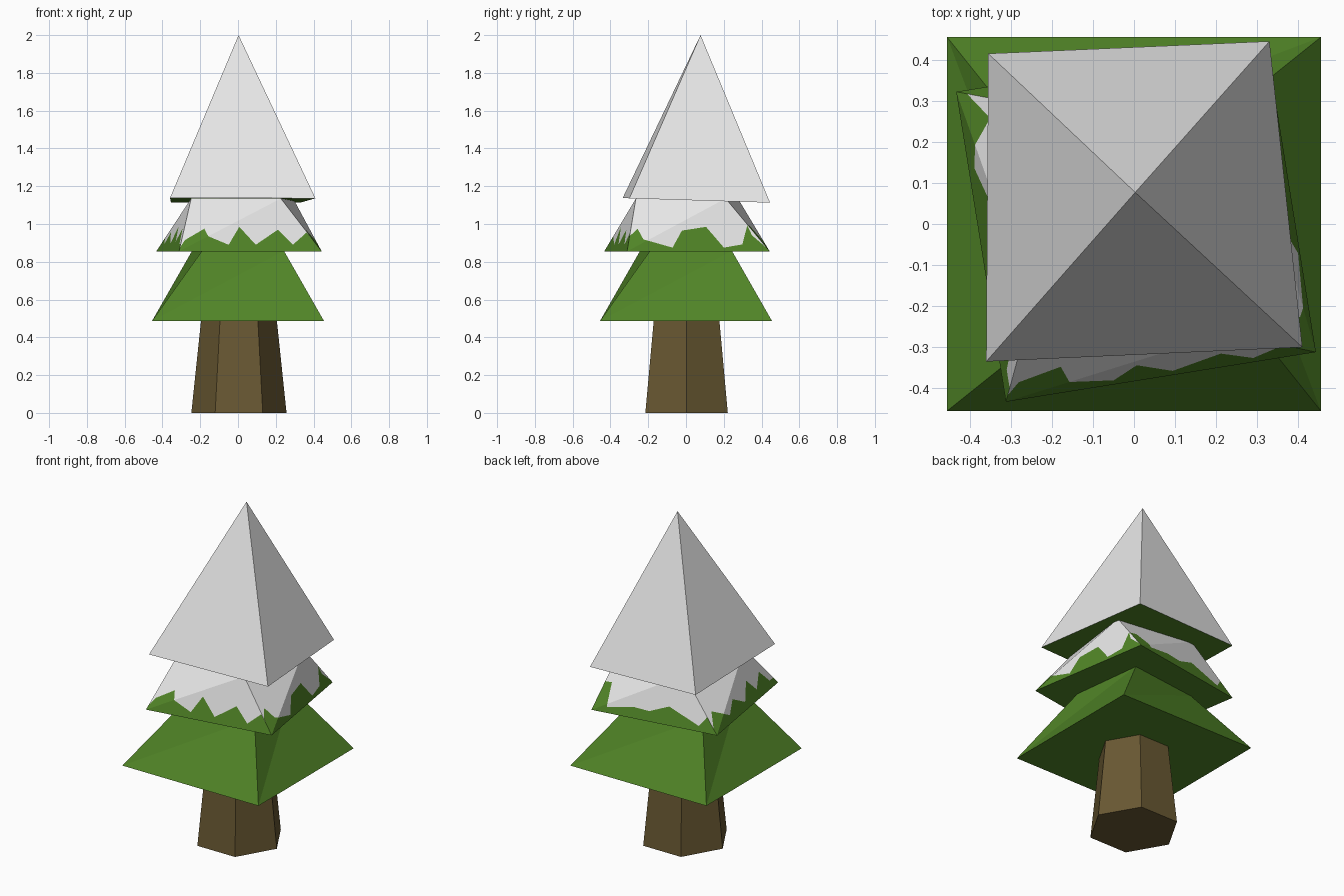
import bpy
import bmesh
from mathutils import Vector

cube = bpy.data.objects.get("Cube")
if cube:
    bpy.data.objects.remove(cube, do_unlink=True)


def material(name, rgb):
    m = bpy.data.materials.new(name)
    m.use_nodes = True
    m.diffuse_color = (*rgb, 1)
    m.node_tree.nodes["Principled BSDF"].inputs["Base Color"].default_value = (*rgb, 1)
    return m


GREEN = material("pine_green", (0.082, 0.235, 0.02))
SNOW = material("snow_white", (0.8, 0.8, 0.8))
BARK = material("bark_brown", (0.14, 0.098, 0.032))


def finish(bm, name, mats):
    bmesh.ops.remove_doubles(bm, verts=bm.verts, dist=1e-5)
    bmesh.ops.recalc_face_normals(bm, faces=bm.faces)
    mesh = bpy.data.meshes.new(name)
    bm.to_mesh(mesh)
    bm.free()
    for m in mats:
        mesh.materials.append(m)
    obj = bpy.data.objects.new(name, mesh)
    bpy.context.collection.objects.link(obj)
    return obj


def ring(x, y, z, cx=0.0, cy=0.0):
    """Square ring turned from its front right corner, counterclockwise."""
    pts = []
    for _ in range(4):
        pts.append(Vector((cx + x, cy + y, z)))
        x, y = -y, x
    return pts


def add_face(bm, pts):
    return bm.faces.new([bm.verts.new(p) for p in pts])


def edge_height(line, u):
    """Height of the jagged snow edge at fraction u along a side."""
    for (u0, h0), (u1, h1) in zip(line, line[1:]):
        if u <= u1:
            return h0 + (h1 - h0) * (u - u0) / (u1 - u0)
    return line[-1][1]


def paint_snow(bm, faces, b0, b1, line):
    """Cut one side along the jagged line and whiten what lies above it."""
    side = b1 - b0
    out = side.cross(Vector((0, 0, 1))).normalized()
    pts = [b0 + side * u + Vector((0, 0, h)) for u, h in line]

    def along(f):
        return (f.calc_center_median() - b0).dot(side) / side.length_squared

    def cut(part, co, no):
        geom = set(part)
        for f in part:
            geom.update(f.edges)
            geom.update(f.verts)
        res = bmesh.ops.bisect_plane(bm, geom=list(geom), dist=1e-6,
                                     plane_co=co, plane_no=no)
        return [g for g in res["geom"] if isinstance(g, bmesh.types.BMFace)]

    for p in pts[1:-1]:
        faces = cut(faces, p, side.normalized())
    done = []
    for i in range(len(line) - 1):
        strip = [f for f in faces if line[i][0] < along(f) <= line[i + 1][0]]
        if strip:
            done += cut(strip, pts[i], (pts[i + 1] - pts[i]).cross(out).normalized())
    for f in done:
        if f.calc_center_median().z - b0.z > edge_height(line, along(f)):
            f.material_index = 1


def tier(name, base, top, snow=None):
    """Twisted square frustum with an optional snow edge per side."""
    bm = bmesh.new()
    add_face(bm, base[::-1])
    add_face(bm, top)
    for i in range(4):
        j = (i + 1) % 4
        faces = [add_face(bm, (base[i], base[j], top[j])),
                 add_face(bm, (base[i], top[j], top[i]))]
        if snow:
            paint_snow(bm, faces, base[i], base[j], snow[i])
    return finish(bm, name, [GREEN, SNOW] if snow else [GREEN])


# Trunk: tapered hexagon
bm = bmesh.new()
bmesh.ops.create_cone(bm, cap_ends=True, segments=6, radius1=0.252, radius2=0.2, depth=0.495)
hexagon = [v.co.copy() for v in bm.verts]
turn = 0 if max(v.x for v in hexagon) > max(v.y for v in hexagon) else 1
for v in bm.verts:
    x, y, z = v.co
    v.co = ((y, -x, z) if turn else (x, y, z))
bmesh.ops.translate(bm, verts=bm.verts, vec=(0.005, 0.003, 0.2475))
finish(bm, "trunk", [BARK])

# Lower branches
tier("lower_branches", ring(0.455, -0.455, 0.487), ring(0.243, -0.19, 0.858))

# Middle branches with a jagged snow edge: right, back, left, front sides
snow_edges = [
    [(0, .06), (.09, .12), (.12, .063), (.32, .02), (.39, .11), (.56, .13),
     (.68, .02), (.81, .037), (.85, .138), (.88, .085), (1, .005)],
    [(0, .13), (.1, .14), (.12, .03), (.32, .06), (.45, .055), (.6, .1),
     (.85, .03), (.92, .1), (1, .02)],
    [(0, .02), (.1, .1), (.25, .04), (.35, .1), (.5, .04), (.6, .13),
     (.7, .05), (.8, .12), (.9, .04), (1, .04)],
    [(0, .01), (.05, .06), (.19, .12), (.21, .08), (.35, .035), (.43, .13),
     (.54, .035), (.7, .115), (.8, .035), (.9, .1), (1, .005)],
]
tier("middle_branches", ring(0.438, -0.317, 0.855, 0.005, 0.005),
     ring(0.205, -0.27, 1.135, 0.022, 0.005), snow_edges)

# Snowy top: tilted pyramid with a green underside
base = [Vector(p) for p in ((.41, -.3, 1.136), (.33, .445, 1.113),
                            (-.355, .415, 1.115), (-.36, -.335, 1.138))]
tip = Vector((0.003, 0.077, 2.0))
bm = bmesh.new()
add_face(bm, (base[2], base[1], base[0]))
add_face(bm, (base[3], base[2], base[0]))
for i in range(4):
    add_face(bm, (base[i], base[(i + 1) % 4], tip)).material_index = 1
finish(bm, "snowy_top", [GREEN, SNOW])
